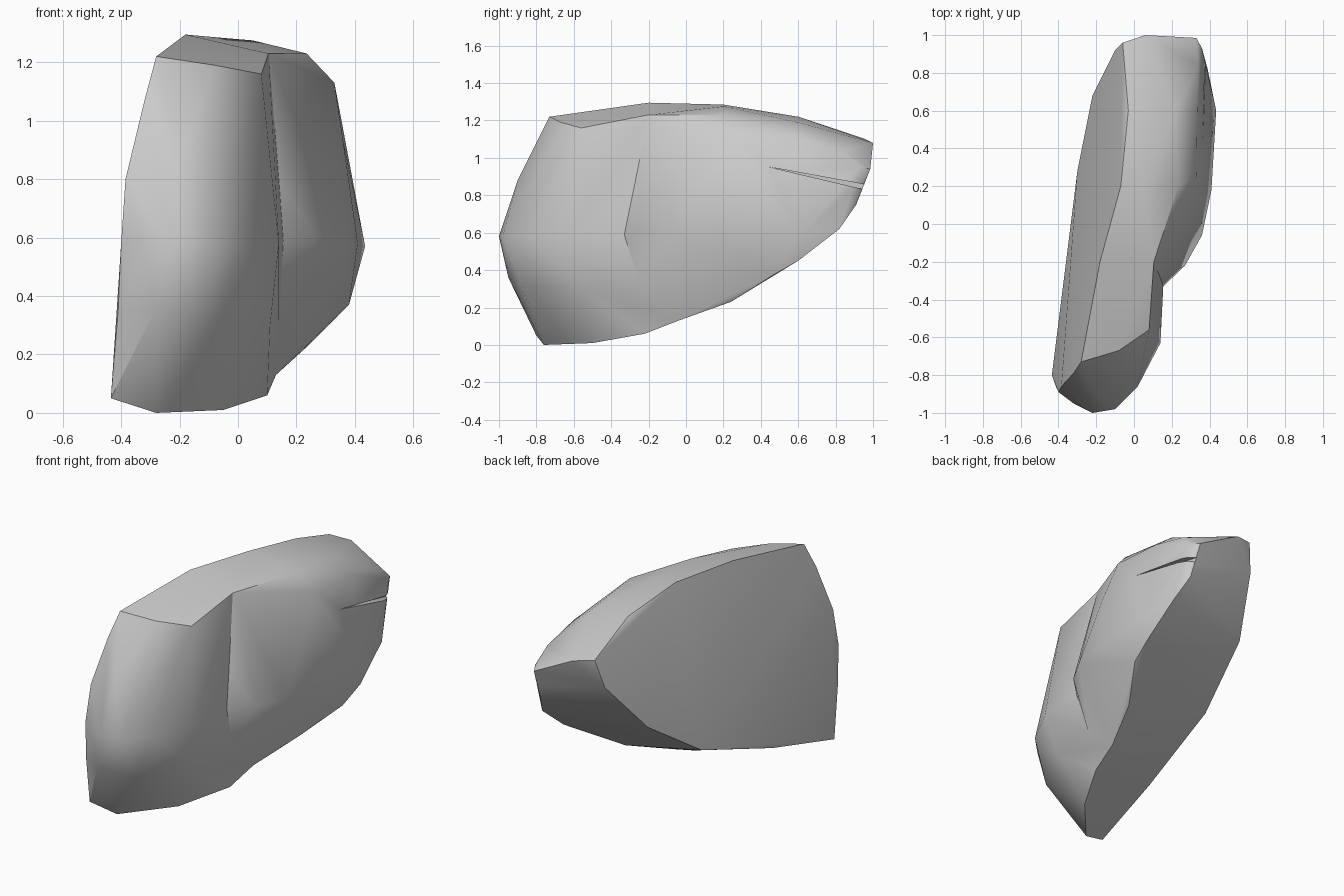
import bpy, bmesh

if "Cube" in bpy.data.objects:
    bpy.data.objects.remove(bpy.data.objects["Cube"])


def hull(name, pts):
    """Faceted stone lump: convex hull around a few key corners."""
    bm = bmesh.new()
    for p in pts:
        bm.verts.new(p)
    bmesh.ops.convex_hull(bm, input=bm.verts[:])
    bmesh.ops.delete(bm, geom=[v for v in bm.verts if not v.link_faces], context='VERTS')
    bmesh.ops.recalc_face_normals(bm, faces=bm.faces[:])
    me = bpy.data.meshes.new(name)
    bm.to_mesh(me)
    bm.free()
    ob = bpy.data.objects.new(name, me)
    bpy.context.collection.objects.link(ob)
    return ob


def combine(target, other, operation):
    """Boolean the other object into the target, then drop it."""
    mod = target.modifiers.new("combine", 'BOOLEAN')
    mod.operation, mod.object, mod.solver = operation, other, 'EXACT'
    bpy.context.view_layer.objects.active = target
    bpy.ops.object.modifier_apply(modifier=mod.name)
    bpy.data.objects.remove(other)


# Corners shared by both lumps: the crease on the right, and the seam on the left
crease = [(.13, -.04, .13), (.14, -.24, .30), (.155, -.33, .59),
          (.14, -.28, .80), (.105, -.20, 1.23)]
seam = [(-.30, .28, .36), (-.07, .20, 1.285)]

# Front lump: ridge, nose ring, underside, and a core buried in the back lump
front = hull("rock", crease + seam + [
    (-.28, -.73, 1.22), (-.18, -.20, 1.295), (-.08, -.67, 1.19), (.08, -.56, 1.16),
    (-.32, -.79, 1.07), (-.385, -.86, .80), (-.20, -.90, .88),
    (-.40, -.89, .58), (-.32, -.95, .58), (-.22, -1.0, .58), (-.10, -.98, .58),
    (.02, -.86, .58), (.14, -.63, .58),
    (-.41, -.87, .35), (-.28, -.95, .36), (-.08, -.88, .32), (.11, -.55, .30),
    (-.435, -.80, .05), (-.28, -.76, 0), (-.05, -.50, .01), (.10, -.22, .06),
    (-.37, -.30, .17), (.10, .30, .60), (.05, .30, .90)])

# Back lump: lower edge, widest belt, shoulder, tail and left side
back = hull("back_rock", crease + seam + [
    (.24, .24, .23), (.38, .46, .37), (.40, .60, .45), (.39, .82, .62),
    (.34, .91, .75), (.33, .985, .94), (.36, .93, .95),
    (.27, -.22, .60), (.36, -.06, .60), (.41, .18, .58), (.435, .60, .57),
    (.36, .15, .93), (.365, .70, .93), (.33, .25, 1.13), (.335, .60, 1.10),
    (.235, .20, 1.23), (.05, .20, 1.275), (.22, .60, 1.19),
    (.34, .84, 1.04), (.06, 1.0, 1.08), (-.06, .96, 1.10),
    (-.03, .60, 1.22), (-.22, .68, .63), (-.10, .92, .93)])

# Thin crack running out to the tail
crack = hull("crack_cutter", [(.355, .45, .95), (.46, .45, .95),
                              (.33, 1.0, .82), (.33, 1.0, .85),
                              (.48, 1.0, .82), (.48, 1.0, .85)])
combine(back, crack, 'DIFFERENCE')
combine(front, back, 'UNION')

# Soft shading with crisp main edges
bpy.ops.object.select_all(action='DESELECT')
front.select_set(True)
bpy.context.view_layer.objects.active = front
bpy.ops.object.shade_smooth_by_angle(angle=0.65)
